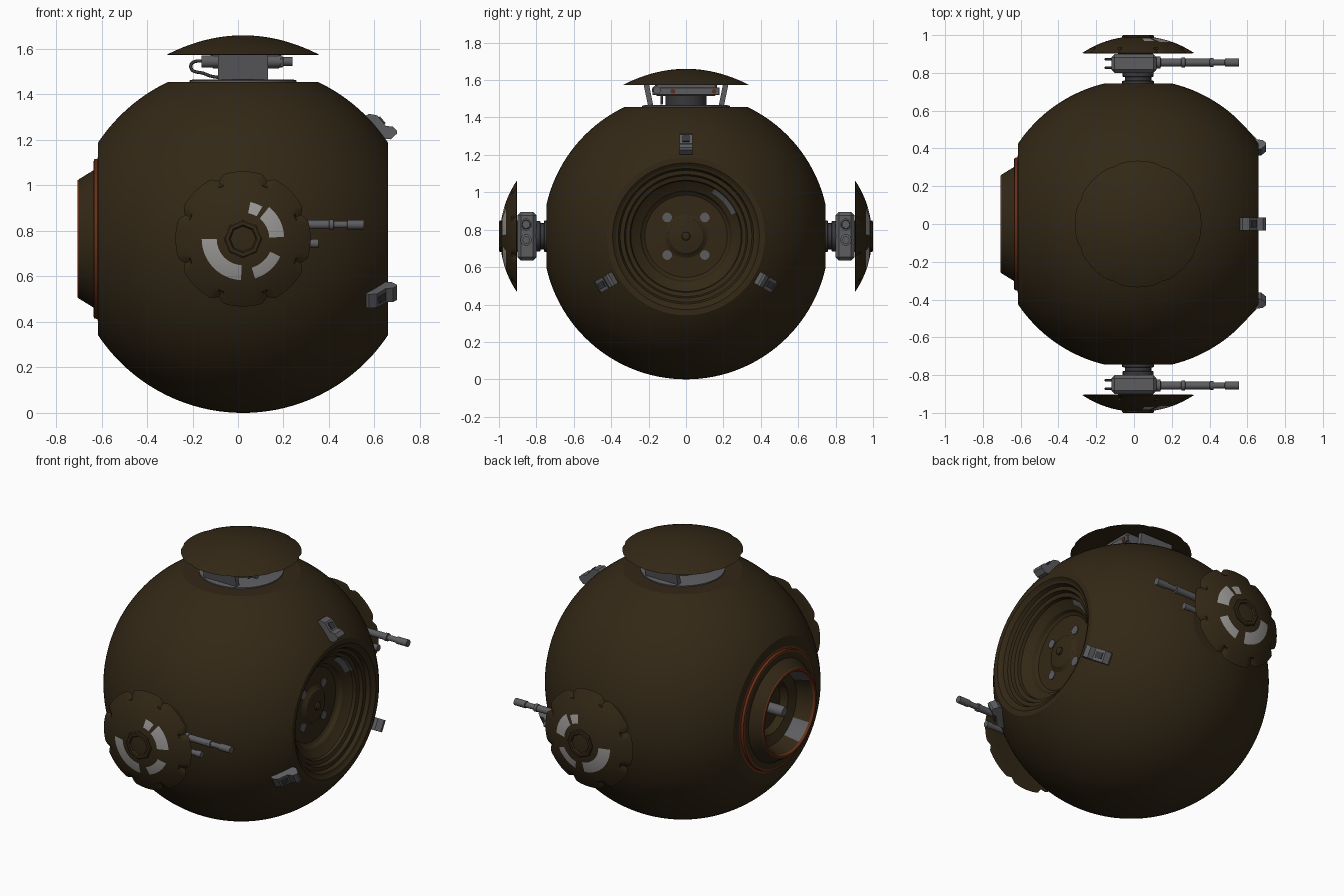
import bpy, bmesh, math
from mathutils import Matrix, Vector

if "Cube" in bpy.data.objects:
    bpy.data.objects.remove(bpy.data.objects["Cube"])

CX, CZ, R = 0.022, 0.765, 0.765      # centre and radius of the ball


def material(name, col):
    m = bpy.data.materials.new(name)
    m.diffuse_color = (*col, 1)
    m.use_nodes = True
    m.node_tree.nodes["Principled BSDF"].inputs["Base Color"].default_value = m.diffuse_color
    return m


BROWN = material("dark brown", (0.033, 0.021, 0.008))
ORANGE = material("rust orange", (0.13, 0.028, 0.008))
GREY = material("metal grey", (0.11, 0.11, 0.118))
DARK = material("dark metal", (0.04, 0.04, 0.043))
PALE = material("pale grey", (0.33, 0.32, 0.31))
MATS = [BROWN, ORANGE, GREY, DARK, PALE]


def frame(x, y, z, axis):
    """Local z runs along the named axis; local angle matches the view facing it."""
    cols = {"x": ((0, 1, 0), (0, 0, 1), (1, 0, 0)),
            "-y": ((1, 0, 0), (0, 0, 1), (0, -1, 0)),
            "z": ((1, 0, 0), (0, 1, 0), (0, 0, 1))}[axis]
    return Matrix.Translation((x, y, z)) @ Matrix(cols).transposed().to_4x4()


def finish(name, bm, mat=None, angle=25, mirror=False):
    bmesh.ops.recalc_face_normals(bm, faces=bm.faces[:])
    me = bpy.data.meshes.new(name)
    if mat:
        for f in bm.faces:
            f.material_index = MATS.index(mat)
    bm.to_mesh(me)
    bm.free()
    for m in MATS:
        me.materials.append(m)
    ob = bpy.data.objects.new(name, me)
    bpy.context.collection.objects.link(ob)
    bpy.ops.object.select_all(action="DESELECT")
    ob.select_set(True)
    bpy.context.view_layer.objects.active = ob
    bpy.ops.object.shade_smooth_by_angle(angle=math.radians(angle))
    if mirror:
        md = ob.modifiers.new("mirror", "MIRROR")
        md.use_axis = (False, True, False)
    return ob


def lathe(profile, mtx, segs=32, shape=None, rule=None):
    """Spin (height, radius) points round local z; rule(height, radius, degrees) picks a material."""
    bm = bmesh.new()
    rings = []
    for h, r in profile:
        if r < 1e-6:
            rings.append([bm.verts.new(mtx @ Vector((0, 0, h)))] * segs)
            continue
        ring = []
        for i in range(segs):
            a = 2 * math.pi * i / segs
            q = r * (shape(a, r) if shape else 1)
            ring.append(bm.verts.new(mtx @ Vector((q * math.cos(a), q * math.sin(a), h))))
        rings.append(ring)
    for k in range(len(rings) - 1):
        (h0, r0), (h1, r1) = profile[k], profile[k + 1]
        for i in range(segs):
            j = (i + 1) % segs
            vs = list(dict.fromkeys((rings[k][i], rings[k][j], rings[k + 1][j], rings[k + 1][i])))
            f = bm.faces.new(vs)
            if rule:
                f.material_index = MATS.index(rule((h0 + h1) / 2, (r0 + r1) / 2, 360 * (i + .5) / segs))
    return bm


def rod(name, start, steps, axis, mat, segs=20, mirror=False):
    pts = [(steps[0][0], 0)] + steps + [(steps[-1][0], 0)]
    return finish(name, lathe(pts, frame(*start, axis), segs), mat, 25, mirror)


def box(name, lo, hi, mat, bevel=0.008, mirror=False):
    bm = bmesh.new()
    lo, hi = Vector(lo), Vector(hi)
    bmesh.ops.create_cube(bm, size=1, matrix=Matrix.Translation((lo + hi) / 2) @ Matrix.Diagonal((*(hi - lo), 1)))
    bmesh.ops.bevel(bm, geom=bm.edges[:], offset=bevel, segments=1, affect="EDGES")
    return finish(name, bm, mat, 25, mirror)


# Ball with front eye recess (+x) and rear exhaust nozzle (-x)
t0, t1 = math.acos(0.638 / R), math.acos(-0.637 / R)
arc = [(R * math.cos(t0 + (t1 - t0) * i / 56), R * math.sin(t0 + (t1 - t0) * i / 56)) for i in range(57)]
eye = [(0.497, 0), (0.497, 0.10), (0.488, 0.115), (0.485, 0.22), (0.495, 0.235), (0.515, 0.245), (0.53, 0.27),
       (0.55, 0.295), (0.568, 0.30), (0.575, 0.322), (0.595, 0.33), (0.598, 0.352), (0.62, 0.362),
       (0.625, 0.375), (0.638, 0.392)]
nozzle = [(-0.637, 0.365), (-0.64, 0.352), (-0.655, 0.35), (-0.657, 0.338), (-0.657, 0.302),
          (-0.722, 0.262), (-0.728, 0.257), (-0.728, 0.245), (-0.715, 0.238), (-0.62, 0.215),
          (-0.60, 0.16), (-0.56, 0.14), (-0.56, 0)]


def body_rule(h, r, a):
    if 0.53 < h < 0.57 and r < 0.3 and 25 < a < 58:
        return GREY
    if -0.70 < h < -0.61 and r < 0.235 and (25 < a < 60 or 105 < a < 150 or 215 < a < 245):
        return GREY
    if h < -0.637 and (0.338 < r < 0.36 or (0.24 < r < 0.26)):
        return ORANGE
    return BROWN


bm = lathe(eye + arc + nozzle, frame(CX, 0, CZ, "x"), 128, rule=body_rule)
for co, no in (((0, 0, 1.455), (0, 0, 1)), ((0, 0.745, 0), (0, 1, 0)), ((0, -0.745, 0), (0, -1, 0))):
    bmesh.ops.bisect_plane(bm, geom=bm.verts[:] + bm.edges[:] + bm.faces[:], plane_co=co, plane_no=no,
                           clear_outer=True)
    bmesh.ops.holes_fill(bm, edges=[e for e in bm.edges if e.is_boundary], sides=0)
finish("ball_body", bm, None, 11)

# Eye centre nub and pale spots
rod("eye_dome", (CX, 0, CZ), [(0.485, 0.115), (0.505, 0.09), (0.515, 0.03)], "x", BROWN, 32)
rod("eye_nub", (CX, 0, CZ), [(0.505, 0.025), (0.525, 0.022), (0.53, 0.012)], "x", BROWN)
for k in range(4):
    a = math.radians(45 + 90 * k)
    rod(f"eye_spot_{k}", (CX, 0.142 * math.cos(a), CZ + 0.142 * math.sin(a)),
        [(0.482, 0.026), (0.492, 0.026)], "x", GREY, 12)

# Rod inside the exhaust
rod("exhaust_rod", (CX, 0, CZ), [(-0.69, 0.026), (-0.67, 0.032), (-0.55, 0.032)], "x", GREY)

# Three bent lugs round the eye
lug = [(0.56, 0.54), (0.575, 0.55), (0.612, 0.543), (0.65, 0.497), (0.682, 0.493), (0.70, 0.475),
       (0.698, 0.462), (0.672, 0.438), (0.64, 0.44), (0.58, 0.505)]
for k in range(3):
    a = math.radians(90 + 120 * k)
    out, side = Vector((0, math.cos(a), math.sin(a))), Vector((0, -math.sin(a), math.cos(a)))
    bm = bmesh.new()
    f = bm.faces.new([bm.verts.new(Vector((x, 0, CZ)) + out * r - side * 0.035) for x, r in lug])
    ext = bmesh.ops.extrude_face_region(bm, geom=[f])
    bmesh.ops.translate(bm, vec=side * 0.07, verts=[v for v in ext["geom"] if isinstance(v, bmesh.types.BMVert)])
    finish(f"lug_{k}", bm, GREY)
    # raised pad on the lug
    bm = bmesh.new()
    bmesh.ops.create_cube(bm, size=1, matrix=Matrix.Translation(Vector((0.632, 0, CZ)) + out * 0.52)
                          @ Matrix.Rotation(a - math.pi / 2, 4, "X") @ Matrix.Rotation(math.radians(50), 4, "Y")
                          @ Matrix.Diagonal((0.04, 0.035, 0.012, 1)))
    finish(f"lug_pad_{k}", bm, DARK)


# Domed shields with notched rims
def notched(depth, rim):
    def shape(a, r):
        d = abs((math.degrees(a) - 22.5 + 22.5) % 45 - 22.5)
        return 1 - depth * max(0, 1 - d / 6) * (1 if r > rim else 0)
    return shape


def shield_rule(h, r, a):
    patches = ((180, 268, .115, .185), (288, 336, .125, .182), (2, 50, .115, .175), (60, 78, .12, .165))
    if h > 0.93 and any(a0 < a < a1 and r0 < r < r1 for a0, a1, r0, r1 in patches):
        return PALE
    return BROWN


dome = [(0.905 + 0.088 * (1 - (r / 0.297) ** 2.2), r) for r in [0.297 - 0.0165 * i for i in range(18)]]
profile = [(0.925, 0), (0.915, 0.2), (0.903, 0.28)] + dome + [(0.993, 0)]
finish("side_shield", lathe(profile, frame(CX, 0, CZ, "-y"), 128, notched(0.07, 0.25), shield_rule),
       None, 25, True)
nut = [(0.97, 0.085), (0.995, 0.085), (1.0, 0.078), (1.0, 0.062), (0.99, 0.055), (0.99, 0)]
finish("shield_nut", lathe(nut, frame(CX, 0, CZ, "-y"), 8), BROWN, 25, True)

# Side guns: neck, housing, barrels and fittings
rod("gun_neck", (CX, 0, CZ), [(0.74, 0.085), (0.757, 0.085), (0.76, 0.07), (0.778, 0.07), (0.78, 0.082),
                              (0.81, 0.082)], "-y", DARK, 24, True)
box("gun_housing", (-0.12, -0.90, 0.635), (0.12, -0.80, 0.895), GREY, 0.018, True)
box("gun_side_block", (-0.085, -0.925, 0.68), (0.10, -0.89, 0.85), DARK, 0.01, True)
box("gun_rear_block", (-0.155, -0.88, 0.70), (-0.11, -0.865, 0.86), DARK, 0.004, True)
box("gun_rear_pin", (-0.155, -0.835, 0.74), (-0.11, -0.82, 0.80), DARK, 0.004, True)
rod("gun_barrel", (0, -0.855, 0.828), [(0.11, 0.032), (0.14, 0.032), (0.142, 0.022), (0.25, 0.022),
    (0.252, 0.026), (0.27, 0.026), (0.272, 0.02), (0.40, 0.02), (0.402, 0.023), (0.42, 0.023), (0.422, 0.016),
    (0.48, 0.016), (0.482, 0.021), (0.555, 0.021)], "x", GREY, 20, True)
rod("gun_short_barrel", (0, -0.855, 0.745), [(0.11, 0.03), (0.14, 0.03), (0.142, 0.016), (0.32, 0.016),
    (0.322, 0.019), (0.355, 0.019)], "x", GREY, 16, True)

# Top turret: base ring, column, housing, side brackets
rod("turret_base", (CX, 0, 0), [(1.45, 0.235), (1.462, 0.235), (1.466, 0.22)], "z", GREY, 48)
rod("turret_column", (CX, 0, 0), [(1.46, 0.11), (1.53, 0.11)], "z", DARK, 32)
box("turret_housing", (-0.12, -0.165, 1.515), (0.19, 0.165, 1.59), GREY, 0.01)
box("turret_front_panel", (0.185, -0.18, 1.52), (0.20, 0.18, 1.56), GREY, 0.003)
for s in (-1, 1):
    bm = bmesh.new()
    bmesh.ops.create_cube(bm, size=1, matrix=Matrix.Translation((CX, 0.2 * s, 1.517))
                          @ Matrix.Rotation(-0.2 * s, 4, "X") @ Matrix.Diagonal((0.22, 0.028, 0.125, 1)))
    finish("turret_bracket_left" if s < 0 else "turret_bracket_right", bm, GREY)
for n, y, m in (("lamp_a", -0.07, ORANGE), ("lamp_b", 0.15, ORANGE)):
    rod("turret_" + n, (0, y, 1.54), [(0.195, 0.013), (0.205, 0.013)], "x", m, 12)
rod("turret_barrel", (0, -0.155, 1.545), [(-0.16, 0.027), (0.195, 0.027), (0.197, 0.02), (0.24, 0.02)], "x", GREY)

# Top shield
cap = [(1.575 + 0.085 * (1 - (r / 0.335) ** 2), r) for r in [0.335 - 0.0186 * i for i in range(18)]]
finish("top_shield", lathe([(1.60, 0), (1.585, 0.25), (1.573, 0.32)] + cap + [(1.66, 0)],
                           frame(CX, 0, 0, "z"), 128, notched(0.02, 0.3)), BROWN)

# Loop of cable behind the turret
cu = bpy.data.curves.new("turret_cable", "CURVE")
cu.dimensions, cu.bevel_depth, cu.bevel_resolution = "3D", 0.007, 2
sp = cu.splines.new("NURBS")
pts = [(-0.07, 1.475), (-0.12, 1.475), (-0.15, 1.50), (-0.205, 1.495), (-0.215, 1.545), (-0.17, 1.55), (-0.13, 1.545)]
sp.points.add(len(pts) - 1)
for p, (x, z) in zip(sp.points, pts):
    p.co = (x, -0.13, z, 1)
sp.use_endpoint_u = True
cu.materials.append(DARK)
bpy.context.collection.objects.link(bpy.data.objects.new("turret_cable", cu))
